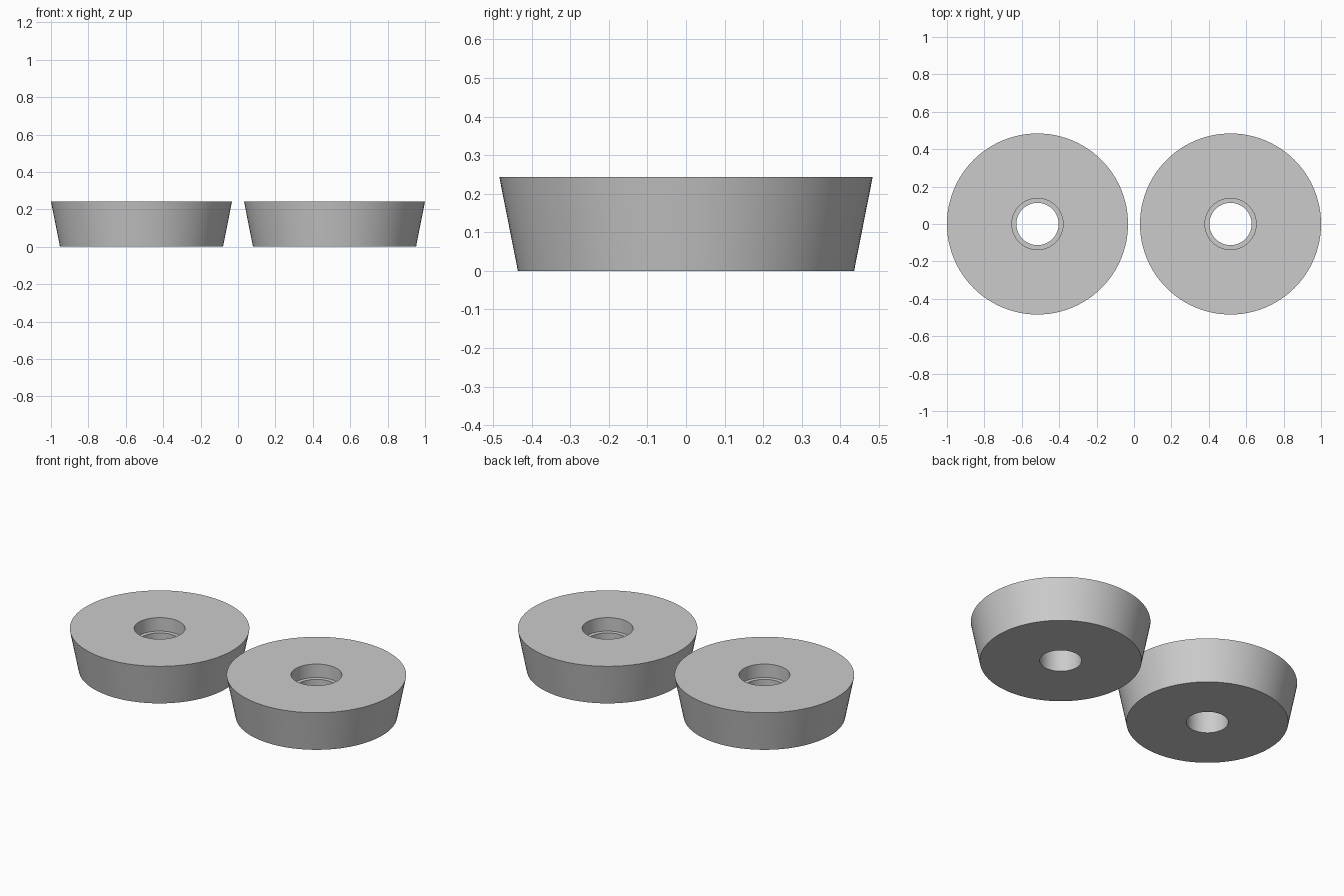
import bpy, bmesh, math
from mathutils import Vector

cube = bpy.data.objects.get("Cube")
if cube:
    bpy.data.objects.remove(cube, do_unlink=True)

SEGMENTS = 96
HEIGHT = 0.243
OUTER_TOP, OUTER_BOTTOM = 0.484, 0.436
BORE, COUNTERBORE = 0.113, 0.137
LEDGE = HEIGHT - 0.08
CENTRE_X = 1 - OUTER_TOP

# Plain grey material
grey = bpy.data.materials.new("plain_grey")
grey.use_nodes = True
colour = (0.6, 0.6, 0.6, 1)
grey.diffuse_color = colour
grey.node_tree.nodes["Principled BSDF"].inputs["Base Color"].default_value = colour


def lathe(name, profile, x):
    """Turn a closed (radius, z) profile around the vertical axis."""
    bm = bmesh.new()
    verts = [bm.verts.new((r, 0, z)) for r, z in profile]
    edges = [bm.edges.new((a, b)) for a, b in zip(verts, verts[1:] + verts[:1])]
    bmesh.ops.spin(bm, geom=verts + edges, cent=Vector(), axis=Vector((0, 0, 1)),
                   angle=math.tau, steps=SEGMENTS, use_merge=True)
    bmesh.ops.remove_doubles(bm, verts=bm.verts, dist=1e-5)
    bmesh.ops.recalc_face_normals(bm, faces=bm.faces)
    mesh = bpy.data.meshes.new(name)
    bm.to_mesh(mesh)
    bm.free()
    mesh.materials.append(grey)
    obj = bpy.data.objects.new(name, mesh)
    obj.location.x = x
    bpy.context.collection.objects.link(obj)
    bpy.ops.object.select_all(action="DESELECT")
    obj.select_set(True)
    bpy.context.view_layer.objects.active = obj
    bpy.ops.object.shade_smooth_by_angle(angle=math.radians(30))
    return obj


# Tapered foot with a through hole and a recess for a screw head
foot_profile = [
    (OUTER_BOTTOM, 0), (OUTER_TOP, HEIGHT),
    (COUNTERBORE, HEIGHT), (COUNTERBORE, LEDGE),
    (BORE, LEDGE), (BORE, 0),
]
for name, side in (("left_foot", 1), ("right_foot", -1)):
    lathe(name, foot_profile, side * CENTRE_X)
